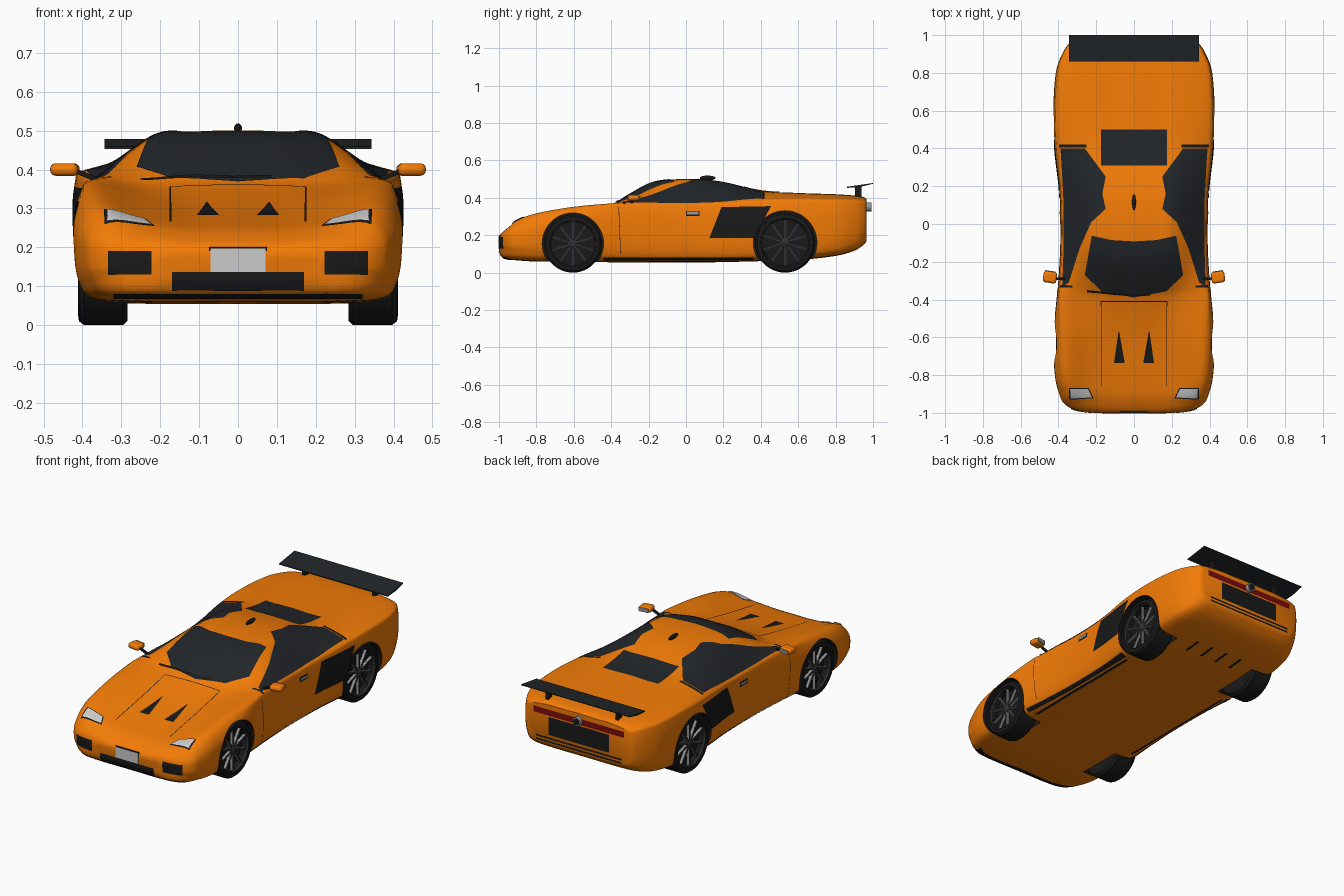
import bpy, bmesh, math
from mathutils import Vector
from mathutils.bvhtree import BVHTree

if "Cube" in bpy.data.objects:
    bpy.data.objects.remove(bpy.data.objects["Cube"])

def material(name, rgb):
    m = bpy.data.materials.new(name)
    m.diffuse_color = (*rgb, 1)
    m.use_nodes = True
    m.node_tree.nodes["Principled BSDF"].inputs["Base Color"].default_value = m.diffuse_color
    return m

PAINT = material("orange_paint", (.9, .2, .002))
GLASS = material("dark_glass", (.016, .019, .022))
BLACK = material("black_trim", (.01, .01, .01))
METAL = material("grey_metal", (.3, .3, .3))
ALLOY = material("dark_alloy", (.03, .03, .032))
LAMP = material("lamp_lens", (.65, .65, .65))
RED = material("red_lens", (.2, .004, .004))

def smooth(ob, angle):
    bpy.ops.object.select_all(action='DESELECT')
    ob.select_set(True)
    bpy.context.view_layer.objects.active = ob
    bpy.ops.object.shade_smooth_by_angle(angle=math.radians(angle))

def add(name, verts, faces, mat, angle=35):
    me = bpy.data.meshes.new(name)
    me.from_pydata([tuple(v) for v in verts], [], faces)
    bm = bmesh.new()
    bm.from_mesh(me)
    bmesh.ops.recalc_face_normals(bm, faces=bm.faces)
    bm.to_mesh(me)
    bm.free()
    ob = bpy.data.objects.new(name, me)
    bpy.context.collection.objects.link(ob)
    me.materials.append(mat)
    smooth(ob, angle)
    return ob

def spline(pts, sub, closed=False):
    """Catmull-Rom curve through vectors."""
    n, out = len(pts), []
    for i in range(n if closed else n - 1):
        ids = [i + k for k in (-1, 0, 1, 2)]
        a, b, c, d = (pts[j % n if closed else min(max(j, 0), n - 1)] for j in ids)
        for t in (s / sub for s in range(sub)):
            out.append(b + .5*t*(c - a + t*(2*a - 5*b + 4*c - d + t*(3*(b - c) + d - a))))
    return out if closed else out + [pts[-1]]

# Body stations: y, half width, floor z, shoulder z, centre top z
STATIONS = [(-1.0, .21, .115, .17, .19), (-.985, .31, .085, .19, .21), (-.95, .37, .072, .21, .231),
            (-.9, .395, .066, .235, .25), (-.8, .418, .06, .265, .27), (-.6, .427, .058, .3, .307),
            (-.4, .41, .056, .33, .362), (-.32, .402, .055, .335, .408), (-.2, .394, .055, .34, .474),
            (-.1, .39, .055, .34, .496), (.05, .39, .055, .34, .5), (.2, .397, .057, .345, .484),
            (.4, .42, .062, .355, .438), (.6, .427, .068, .36, .426), (.8, .414, .09, .36, .419),
            (.9, .38, .118, .36, .412), (.95, .348, .15, .355, .404), (.965, .325, .168, .35, .392)]

def ring(y, w, zb, zs, zt):
    bonnet = min(1, max(0, (-.4 - y) / .2))          # 1 on the bonnet, 0 from the cabin back
    nose = min(1, (y + 1.04) / .16)
    rise = (.04 + .012 * bonnet) * nose              # wing crests stand above the bonnet centre
    belt = zs + (min(rise, .6 * (zt - zs)) if y > 0 else rise)
    roof_w = min(.24, .6 * w) - .2 * max(0, zt - .42)
    drop = .003 + .15 * max(0, zt - .43) + .028 * math.exp(-((y + .27) / .1) ** 2) - .018 * bonnet * nose
    half = [(0, zb), (.6*w, zb), (.88*w, zb + .01), (.97*w, zb + .052), (w, (zb + zs) * .55), (.985*w, zs),
            ((.92 - .06*bonnet) * w, belt), (roof_w, zt - drop), (.5*roof_w, zt - .003*(1 - bonnet)), (0, zt)]
    return spline([Vector((x, y, z)) for x, z in half + [(-x, z) for x, z in half[-2:0:-1]]], 5, True)

rings = [ring(*s) for s in STATIONS]
N = len(rings[0])
lines = [spline([r[i] for r in rings], 5) for i in range(N)]
M = len(lines[0])
verts = [lines[i][j] for j in range(M) for i in range(N)]
faces = [(j*N + i, j*N + (i+1) % N, (j+1)*N + (i+1) % N, (j+1)*N + i) for j in range(M-1) for i in range(N)]
faces += [tuple(range(N)), tuple(range((M-1)*N, M*N))]
body = add("body_shell", verts, faces, PAINT)
TREE = BVHTree.FromPolygons(verts, faces)

def lathe(name, prof, y, z, side, mat, seg=48, capped=True):
    """Revolve (x, radius) points about an x-parallel axle."""
    n, turn = len(prof), 2 * math.pi / seg
    v = [(side*x, y + r*math.cos(turn*k), z + r*math.sin(turn*k)) for k in range(seg) for x, r in prof]
    f = [(k*n + i, k*n + i + 1, (k+1) % seg*n + i + 1, (k+1) % seg*n + i) for k in range(seg) for i in range(n-1)]
    if capped:
        f += [tuple(k*n for k in range(seg)), tuple(k*n + n - 1 for k in range(seg))]
    return add(name, v, f, mat, 30)

def box(name, loc, size, mat, bevel=0, rot=(0, 0, 0)):
    bpy.ops.mesh.primitive_cube_add(size=1, location=loc, rotation=rot)
    ob = bpy.context.object
    ob.name, ob.scale = name, size
    bpy.ops.object.transform_apply(location=False, rotation=False, scale=True)
    ob.data.materials.append(mat)
    if bevel:
        m = ob.modifiers.new("bevel", 'BEVEL')
        m.width, m.segments = bevel, 3
        smooth(ob, 60)

# Wheels: arch cut, tyre, rim lip, hub and ten spokes
for label, y, r in (("front", -.605, .155), ("rear", .53, .161)):
    for s in (1, -1):
        cutter = lathe(label + "_arch_cutter", [(.262, r + .009), (.6, r + .009)], y, r, s, BLACK)
        cutter.hide_render = True
        m = body.modifiers.new("arch", 'BOOLEAN')
        m.object, m.operation, m.solver, m.material_mode = cutter, 'DIFFERENCE', 'EXACT', 'TRANSFER'
        bpy.context.view_layer.objects.active = body
        bpy.ops.object.modifier_apply(modifier=m.name)
        bpy.data.objects.remove(cutter)
        lathe(label + "_tyre", [(.30, .05), (.284, r - .04), (.284, r - .012), (.296, r), (.396, r), (.409, r - .01),
              (.412, r - .03), (.402, r - .034), (.365, r - .037), (.365, .02)], y, r, s, BLACK)
        lathe(label + "_rim_lip", [(.398, r - .039), (.407, r - .036), (.408, r - .031), (.398, r - .03)],
              y, r, s, ALLOY, capped=False)
        lathe(label + "_hub", [(.36, .03), (.395, .024), (.402, .012)], y, r, s, ALLOY, 24)
        d = (r - .03) / 2
        for a in (math.pi * (k + .5) / 5 for k in range(10)):
            for w, x, mat in ((.012, .386, METAL), (.008, .389, ALLOY)):
                box(label + "_spoke", (s*x, y + d*math.cos(a), r + d*math.sin(a)), (.016, r - .04, w), mat, 0, (a, 0, 0))
smooth(body, 35)

def along(pts, t):
    t *= len(pts) - 1
    i = min(int(t), len(pts) - 2)
    return Vector(pts[i]).lerp(Vector(pts[i+1]), t - i)

VIEWS = {'top': (lambda u, v: (u, v, 2), (0, 0, -1)), 'under': (lambda u, v: (u, v, -2), (0, 0, 1)),
         'front': (lambda u, v: (u, -3, v), (0, 1, 0)), 'rear': (lambda u, v: (u, 3, v), (0, -1, 0)),
         'side': (lambda u, v: (2, u, v), (-1, 0, 0))}

def panel(name, view, edge_a, edge_b, mat, off=.003, mirror=False, n=36, m=10):
    """Lay the strip between two outlines onto the body surface."""
    start, d = VIEWS[view][0], Vector(VIEWS[view][1])
    v = []
    for i in range(n + 1):
        a, b = along(edge_a, i / n), along(edge_b, i / n)
        for j in range(m + 1):
            o = Vector(start(*a.lerp(b, j / m)))
            p, nor, _, _ = TREE.ray_cast(o, d)
            if p is None:
                p, nor, _, _ = TREE.find_nearest(o + d * 1.8)
            v.append(p + nor * (off if nor.dot(d) < 0 else -off))
    f = [(k, k + 1, k + m + 2, k + m + 1) for k in (i*(m+1) + j for i in range(n) for j in range(m))]
    for s in (1, -1) if mirror else (1,):
        ob = add(name, [(s*p.x, p.y, p.z) for p in v], f, mat, 60)
        if ob.data.polygons[len(f) // 2].normal.dot(Vector((s*d.x, d.y, d.z))) > 0:
            ob.data.flip_normals()

def rect(name, view, u0, u1, v0, v1, mat, **kw):
    panel(name, view, [(u0, v0), (u1, v0)], [(u0, v1), (u1, v1)], mat, **kw)

def stroke(name, view, p, q, w=.004, **kw):
    p, q = Vector(p), Vector(q)
    o = Vector((p.y - q.y, q.x - p.x)).normalized() * w / 2
    panel(name, view, [p - o, q - o], [p + o, q + o], BLACK, m=1, **kw)

# Glass, window trim and wipers
panel("windscreen", 'top', [(-.26, -.27), (-.17, -.355), (0, -.388), (.17, -.355), (.26, -.27)],
      [(-.222, -.062), (-.12, -.085), (0, -.092), (.12, -.085), (.222, -.062)], GLASS)
panel("side_window", 'top', [(.378, -.33), (.372, -.15), (.37, 0), (.37, .08), (.374, .17), (.38, .28), (.388, .4)],
      [(.345, -.31), (.287, -.13), (.225, .01), (.15, .08), (.168, .16), (.15, .25), (.26, .4)], GLASS, mirror=True, m=20)
rect("rear_window", 'top', -.175, .175, .31, .5, GLASS)
stroke("window_rear_trim", 'top', (.25, .412), (.395, .412), .016, mirror=True)
stroke("window_front_trim", 'top', (.325, -.33), (.39, -.33), .012, mirror=True)
stroke("wiper_left", 'top', (-.25, -.352), (-.02, -.372), .012, off=.009)
stroke("wiper_right", 'top', (-.02, -.375), (.085, -.368), .012, off=.009)
# Bonnet vents, seams and headlamps
panel("bonnet_vent", 'top', [(.078, -.57), (.049, -.735)], [(.082, -.57), (.106, -.735)], BLACK, mirror=True)
stroke("bonnet_side_seam", 'top', (.174, -.41), (.174, -.86), mirror=True)
stroke("bonnet_rear_seam", 'top', (-.174, -.41), (.174, -.41))
panel("headlamp_surround", 'top', [(.345, -.866), (.24, -.868)], [(.342, -.928), (.214, -.922)], BLACK, mirror=True)
panel("headlamp", 'top', [(.338, -.871), (.244, -.873)], [(.335, -.922), (.223, -.916)], LAMP, off=.005, mirror=True)
# Nose
rect("front_intake", 'front', .222, .333, .13, .19, BLACK, mirror=True)
rect("lower_grille", 'front', -.17, .17, .09, .137, BLACK)
rect("front_lip", 'front', -.32, .32, .07, .083, BLACK)
box("front_plate_frame", (0, -.996, .162), (.15, .008, .077), BLACK)
box("front_plate", (0, -.9975, .162), (.142, .01, .07), LAMP)
# Flanks
panel("side_intake", 'side', [(.19, .35), (.455, .355)], [(.125, .185), (.362, .185)], BLACK, mirror=True)
rect("side_skirt", 'side', -.44, .36, .068, .082, BLACK, mirror=True)
rect("door_handle_recess", 'side', 0, .072, .303, .33, BLACK, mirror=True)
rect("door_handle", 'side', .005, .067, .31, .326, METAL, off=.008, mirror=True)
stroke("door_front_seam", 'side', (-.36, .35), (-.35, .1), .003, mirror=True)
# Tail
rect("tail_lamp_bar", 'rear', -.285, .285, .33, .364, RED)
rect("rear_panel", 'rear', -.19, .19, .22, .322, BLACK)
for z in (.181, .201):
    rect("rear_vent", 'rear', -.27, .27, z - .005, z + .005, BLACK)
for name, size, y, mat in (("round_tail_outlet", .024, .973, METAL), ("tail_outlet_core", .018, .975, BLACK)):
    bpy.ops.mesh.primitive_cylinder_add(radius=size, depth=.035, location=(0, y, .352), rotation=(math.pi/2, 0, 0))
    bpy.context.object.name = name
    bpy.context.object.data.materials.append(mat)
    smooth(bpy.context.object, 35)
# Underside vents
for x in (-.15, -.05, .05, .15):
    stroke("underbody_vent", 'under', (x, .62), (x, .72), .016)
stroke("underbody_rail", 'under', (.335, -.42), (.335, .34), .014, mirror=True)
# Rear wing, struts and door mirrors
prof = [(.86, .453), (.93, .458), (1.0, .475), (1.0, .479), (.93, .469), (.86, .459)]
P = len(prof)
add("rear_wing", [(x, y, z) for x in (-.343, .343) for y, z in prof],
    [(i, (i+1) % P, P + (i+1) % P, P + i) for i in range(P)] + [tuple(range(P)), tuple(range(P, 2*P))], GLASS)
for s in (1, -1):
    box("wing_strut", (s*.22, .922, .432), (.016, .035, .058), BLACK)
    box("mirror_housing", (s*.445, -.282, .4), (.072, .06, .032), PAINT, .014, (0, 0, s*.15))
    box("mirror_glass", (s*.443, -.25, .4), (.056, .004, .022), METAL, 0, (0, 0, s*.15))
    box("mirror_arm", (s*.39, -.29, .385), (.07, .014, .012), BLACK, .003, (0, -s*.4, 0))
# Roof antenna pod
bpy.ops.mesh.primitive_uv_sphere_add(segments=20, ring_count=12, radius=1, location=(0, .115, .506))
pod = bpy.context.object
pod.name, pod.scale = "roof_antenna", (.01, .042, .013)
pod.data.materials.append(BLACK)
smooth(pod, 60)
